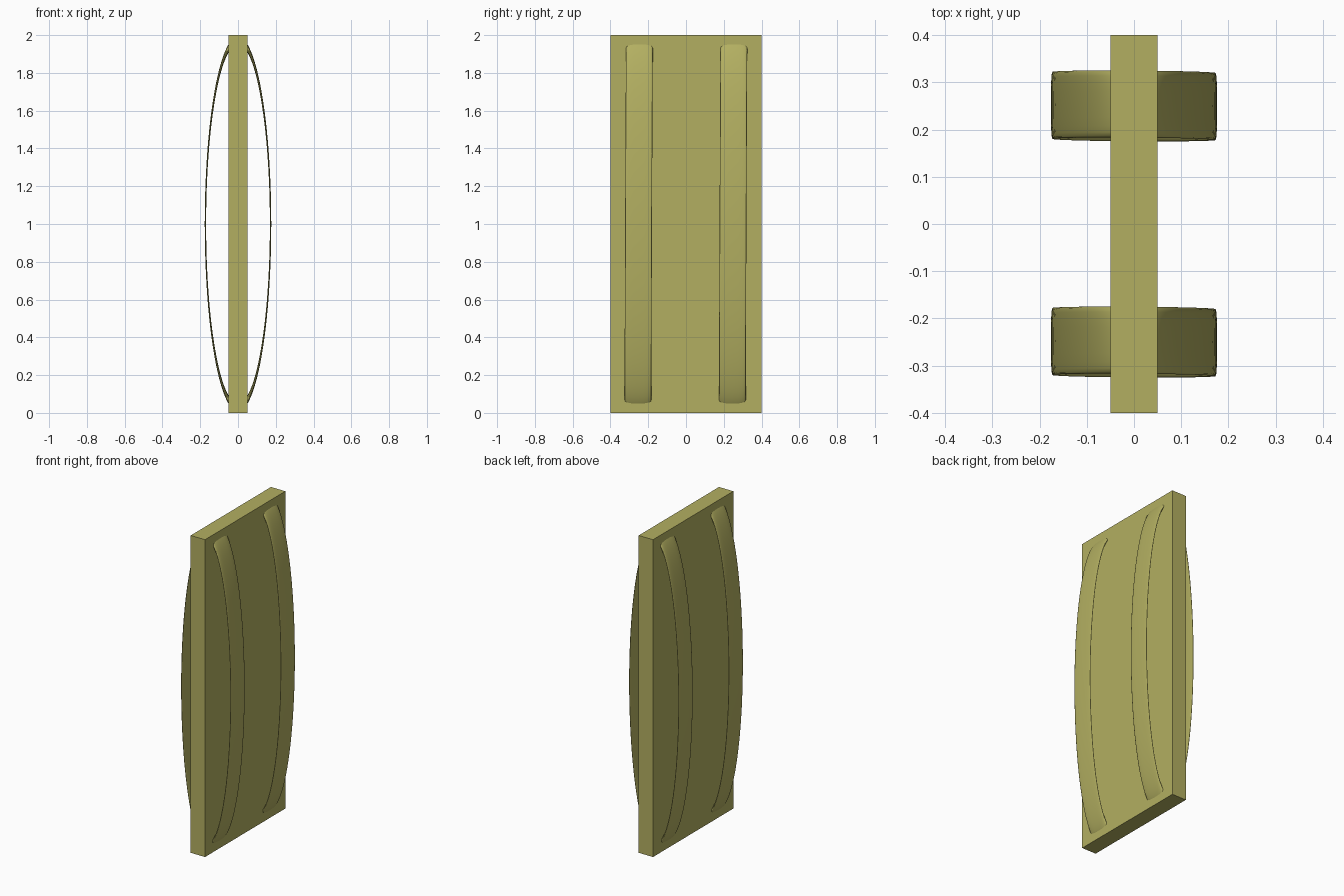
import bpy, bmesh
from math import cos, sin, pi, copysign

if "Cube" in bpy.data.objects:
    bpy.data.objects.remove(bpy.data.objects["Cube"])

mat = bpy.data.materials.new("olive")
mat.diffuse_color = (0.45, 0.43, 0.12, 1)
mat.use_nodes = True
mat.node_tree.nodes["Principled BSDF"].inputs["Base Color"].default_value = mat.diffuse_color


def add_object(name, bm):
    bmesh.ops.recalc_face_normals(bm, faces=bm.faces)
    mesh = bpy.data.meshes.new(name)
    bm.to_mesh(mesh)
    bm.free()
    mesh.materials.append(mat)
    obj = bpy.data.objects.new(name, mesh)
    bpy.context.collection.objects.link(obj)
    return obj


def spow(v, e):
    return copysign(abs(v) ** e, v)


# Door slab
bm = bmesh.new()
bmesh.ops.create_cube(bm, size=1)
bmesh.ops.scale(bm, vec=(0.1, 0.8, 2), verts=bm.verts)
bmesh.ops.translate(bm, vec=(0, 0, 1), verts=bm.verts)
add_object("door_panel", bm)


# Bowed handle band: flat rounded section swept round a tall ellipse
def handle_band(name, y, segments=96, sides=20):
    bm = bmesh.new()
    rings = []
    for i in range(segments):
        a = 2 * pi * i / segments
        ring = []
        for j in range(sides):
            b = 2 * pi * j / sides
            r = 1 + 0.021 * spow(cos(b), 0.8)
            w = 0.071 * spow(sin(b), 0.8)
            lean = 0.004 * sin(a) - 0.0012 * cos(a)
            ring.append(bm.verts.new((0.1725 * r * cos(a), y + w + lean,
                                      1 + 0.972 * r * sin(a))))
        rings.append(ring)
    for i in range(segments):
        p, q = rings[i], rings[(i + 1) % segments]
        for j in range(sides):
            k = (j + 1) % sides
            bm.faces.new((p[j], p[k], q[k], q[j]))
    for f in bm.faces:
        f.smooth = True
    return add_object(name, bm)


for side, y in (("left", -0.25), ("right", 0.25)):
    handle_band(side + "_handle", y)
